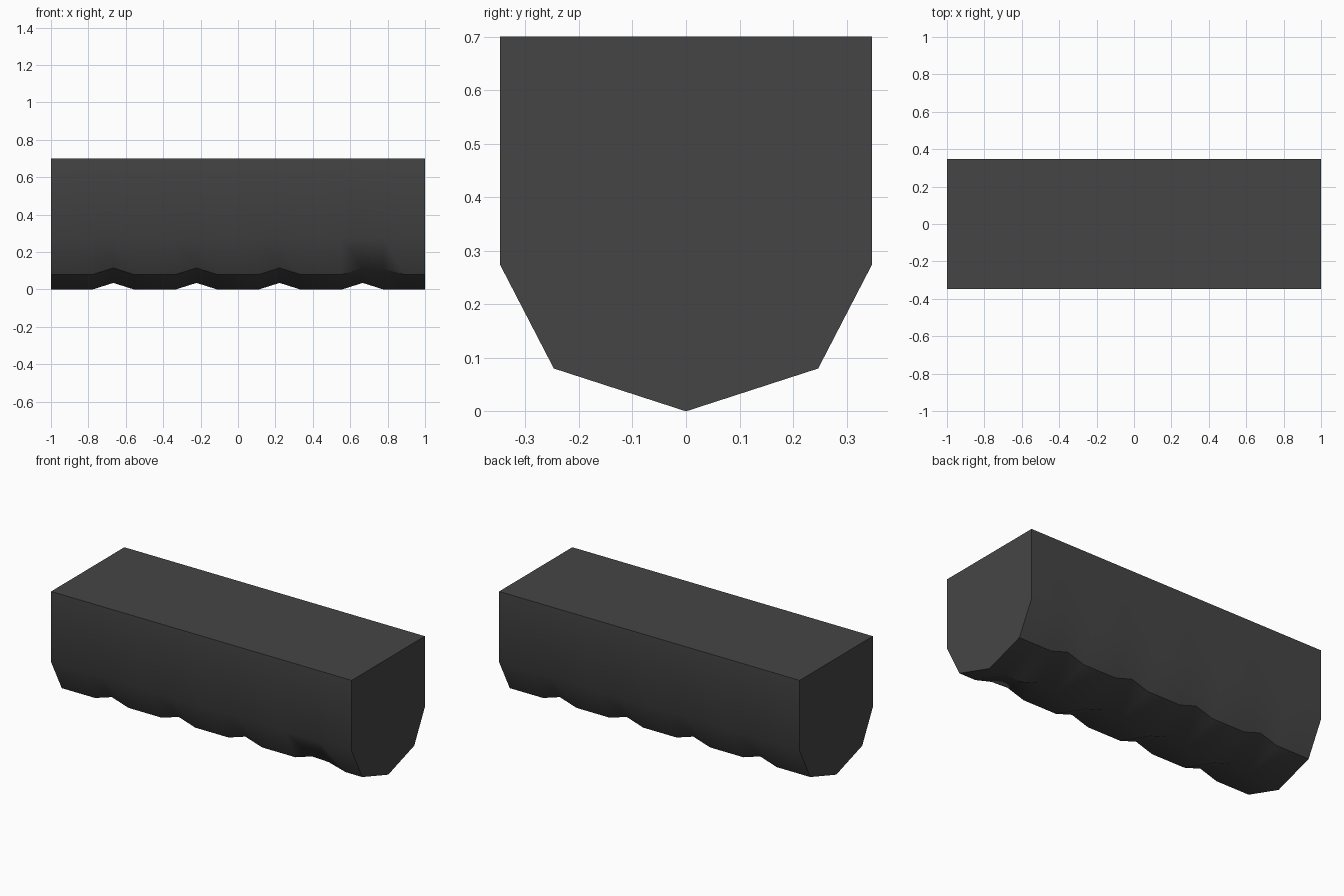
import bpy, bmesh, math

if "Cube" in bpy.data.objects:
    bpy.data.objects.remove(bpy.data.objects["Cube"])

# Dark grey material
mat = bpy.data.materials.new("dark grey")
mat.diffuse_color = (0.06, 0.06, 0.06, 1)
mat.use_nodes = True
mat.node_tree.nodes["Principled BSDF"].inputs["Base Color"].default_value = mat.diffuse_color

# Lofted block: hull-like section swept along x, notched four times underneath
STEPS = 18
bm = bmesh.new()
rings = []
for i in range(STEPS + 1):
    x = -1 + 2 * i / STEPS
    lift = 0.035 if i % 4 == 3 else 0.0          # notch peaks
    front_lift = 0.03 if i == STEPS - 2 else lift  # worn front corner
    section = [(-0.348, 0.70), (-0.348, 0.275), (-0.247, 0.08 + front_lift),
               (0, lift), (0.247, 0.08 + lift), (0.348, 0.275), (0.348, 0.70)]
    rings.append([bm.verts.new((x, y, z)) for y, z in section])

# Skin between sections, then end caps
for a, b in zip(rings, rings[1:]):
    for j in range(len(a)):
        k = (j + 1) % len(a)
        bm.faces.new((a[j], a[k], b[k], b[j]))
bm.faces.new(rings[0])
bm.faces.new(rings[-1])
bmesh.ops.recalc_face_normals(bm, faces=bm.faces)

mesh = bpy.data.meshes.new("notched_block")
bm.to_mesh(mesh)
bm.free()
mesh.materials.append(mat)
block = bpy.data.objects.new("notched_block", mesh)
bpy.context.collection.objects.link(block)

# Smooth sides with sharp corners
bpy.context.view_layer.objects.active = block
block.select_set(True)
bpy.ops.object.shade_smooth_by_angle(angle=math.radians(38))
